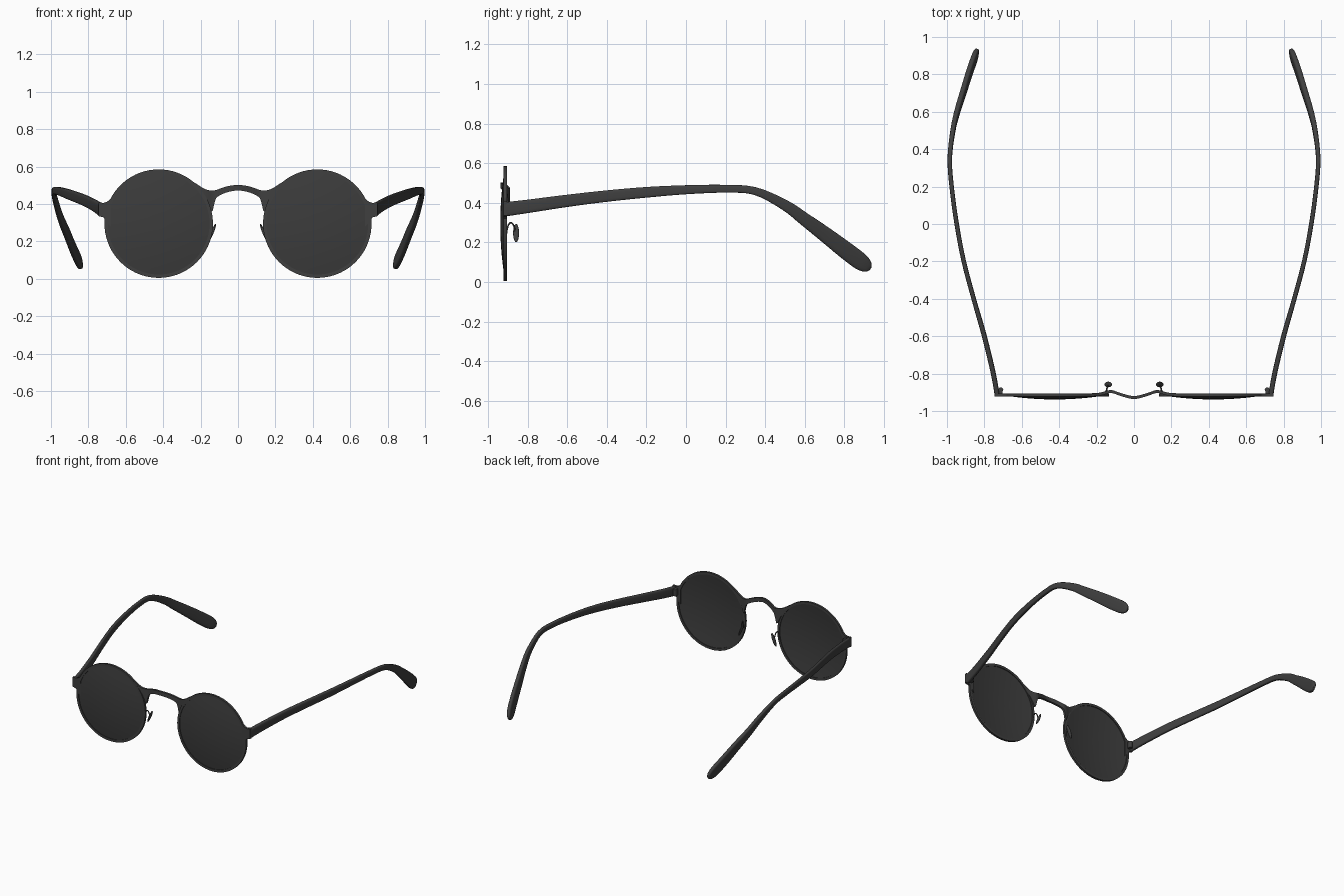
import bpy, bmesh, math
from mathutils import Vector, Matrix

if "Cube" in bpy.data.objects:
    bpy.data.objects.remove(bpy.data.objects["Cube"])


def material(name, value):
    m = bpy.data.materials.new(name)
    m.diffuse_color = (value, value, value, 1)
    m.use_nodes = True
    m.node_tree.nodes["Principled BSDF"].inputs["Base Color"].default_value = m.diffuse_color
    return m


FRAME = material("charcoal frame", 0.05)
LENS = material("dark lens", 0.045)
CX, CZ, R = 0.424, 0.295, 0.29


def finish(name, bm, mat, mirror=True, angle=40):
    bmesh.ops.recalc_face_normals(bm, faces=bm.faces[:])
    me = bpy.data.meshes.new(name)
    bm.to_mesh(me)
    bm.free()
    me.materials.append(mat)
    ob = bpy.data.objects.new(name, me)
    bpy.context.collection.objects.link(ob)
    bpy.ops.object.select_all(action='DESELECT')
    ob.select_set(True)
    bpy.context.view_layer.objects.active = ob
    bpy.ops.object.shade_smooth_by_angle(angle=math.radians(angle))
    if mirror:
        mod = ob.modifiers.new("mirror", 'MIRROR')
        mod.use_mirror_merge = False
    return ob


def spline(rows, steps):
    """Catmull-Rom interpolation of tuples of any length."""
    out = []
    for i in range(len(rows) - 1):
        p = [rows[max(i - 1, 0)], rows[i], rows[i + 1], rows[min(i + 2, len(rows) - 1)]]
        for s in range(steps):
            t = s / steps
            out.append(tuple(0.5 * (2 * b + (c - a) * t + (2 * a - 5 * b + 4 * c - d) * t * t
                             + (3 * b - a - 3 * c + d) * t ** 3) for a, b, c, d in zip(*p)))
    out.append(rows[-1])
    return out


def loft(bm, rings, closed=False):
    """Skin a list of vertex rings; cap the ends unless closed."""
    vs = [[bm.verts.new(p) for p in ring] for ring in rings]
    n = len(vs[0])
    pairs = list(zip(vs, vs[1:])) + ([(vs[-1], vs[0])] if closed else [])
    for a, b in pairs:
        for i in range(n):
            j = (i + 1) % n
            bm.faces.new((a[i], a[j], b[j], b[i]))
    if not closed:
        bm.faces.new(vs[0])
        bm.faces.new(vs[-1])


def ring(r, y, n=72):
    return [(CX + r * math.cos(2 * math.pi * i / n), y, CZ + r * math.sin(2 * math.pi * i / n))
            for i in range(n)]


# Round flat rims
bm = bmesh.new()
loft(bm, [ring(R, -0.921), ring(R, -0.905), ring(0.272, -0.905), ring(0.272, -0.921)], True)
finish("rim", bm, FRAME)

# Thin domed lenses, hollow at the back
bm = bmesh.new()
front = [(0.274 * k / 8, -0.938 + 0.022 * (k / 8) ** 2) for k in range(1, 9)]
back = [(r, y + 0.006) for r, y in front]
loft(bm, [ring(r, y) for r, y in front + back[::-1]])
finish("lens", bm, LENS)


def plate(name, rows, mirror):
    """Vertical strip from rows of x, y centre, bottom z, top z."""
    bm = bmesh.new()
    h = 0.008
    loft(bm, [[(x, y - h, lo), (x, y + h, lo), (x, y + h, hi), (x, y - h, hi)]
              for x, y, lo, hi in rows])
    finish(name, bm, FRAME, mirror)


# Arched bridge flaring into both rims
half = [(0, -0.928, 0.472, 0.502), (0.06, -0.915, 0.462, 0.494), (0.11, -0.898, 0.438, 0.477),
        (0.125, -0.896, 0.408, 0.473), (0.14, -0.898, 0.36, 0.472), (0.17, -0.907, 0.42, 0.477),
        (0.2, -0.912, 0.455, 0.493), (0.23, -0.913, 0.49, 0.513)]
full = [(-x, y, lo, hi) for x, y, lo, hi in half[:0:-1]] + half
plate("bridge", spline(full, 4), False)

# Outer end pieces
plate("end_piece", [(0.68, -0.913, 0.28, 0.428), (0.7, -0.913, 0.30, 0.412),
                    (0.718, -0.913, 0.328, 0.406), (0.746, -0.913, 0.335, 0.408)], True)

# Temple arms: x, y, z, half height, half thickness
arm = [(0.733, -0.908, 0.368, 0.036, 0.013), (0.752, -0.8, 0.382, 0.034, 0.013),
       (0.80, -0.6, 0.41, 0.031, 0.013), (0.857, -0.4, 0.434, 0.029, 0.012),
       (0.91, -0.2, 0.453, 0.027, 0.012), (0.948, 0, 0.466, 0.023, 0.012),
       (0.975, 0.2, 0.471, 0.02, 0.012), (0.985, 0.35, 0.459, 0.02, 0.012),
       (0.968, 0.5, 0.388, 0.027, 0.013), (0.945, 0.6, 0.316, 0.033, 0.014),
       (0.914, 0.7, 0.242, 0.039, 0.015), (0.883, 0.8, 0.165, 0.044, 0.015),
       (0.857, 0.875, 0.108, 0.044, 0.015), (0.846, 0.905, 0.085, 0.036, 0.014),
       (0.84, 0.922, 0.072, 0.024, 0.011), (0.837, 0.93, 0.066, 0.008, 0.006)]
rows = spline(arm, 4)
rings = []
for i, (x, y, z, h, w) in enumerate(rows):
    a, b = rows[max(i - 1, 0)], rows[min(i + 1, len(rows) - 1)]
    t = (Vector(b[:3]) - Vector(a[:3])).normalized()
    up = Vector((1, 0, 0)).cross(t).normalized()
    side = t.cross(up)
    c = Vector((x, y, z))
    sec = []
    for k in range(16):
        q = 2 * math.pi * (k + 0.5) / 16
        u, v = math.cos(q), math.sin(q)
        sec.append(c + side * w * math.copysign(abs(u) ** 0.5, u)
                   + up * h * math.copysign(abs(v) ** 0.5, v))
    rings.append(sec)
bm = bmesh.new()
loft(bm, rings)
finish("temple_arm", bm, FRAME)

# Hinge barrels behind the end pieces
bm = bmesh.new()
bmesh.ops.create_cone(bm, cap_ends=True, segments=16, radius1=0.013, radius2=0.013, depth=0.05,
                      matrix=Matrix.Translation((0.712, -0.886, 0.37)))
bmesh.ops.create_cube(bm, size=1, matrix=Matrix.Translation((0.712, -0.9, 0.37))
                      @ Matrix.Diagonal((0.02, 0.02, 0.05, 1)))
finish("hinge", bm, FRAME)

# Slim oval nose pads
bm = bmesh.new()
bmesh.ops.create_uvsphere(bm, u_segments=20, v_segments=12, radius=1,
                          matrix=Matrix.Translation((0.138, -0.858, 0.247))
                          @ Matrix.Rotation(math.radians(-22), 4, 'Y')
                          @ Matrix.Diagonal((0.008, 0.015, 0.05, 1)))
finish("nose_pad", bm, FRAME)

# Hooked wires holding the pads
path = spline([(0.152, -0.908, 0.235), (0.15, -0.9, 0.28), (0.146, -0.885, 0.3),
               (0.142, -0.87, 0.285), (0.138, -0.862, 0.25)], 5)
rings = []
for i, p in enumerate(path):
    t = Vector(path[min(i + 1, len(path) - 1)]) - Vector(path[max(i - 1, 0)])
    rot = t.to_track_quat('Z', 'Y')
    rings.append([Vector(p) + rot @ Vector((0.004 * math.cos(k * math.pi / 4),
                                            0.004 * math.sin(k * math.pi / 4), 0)) for k in range(8)])
bm = bmesh.new()
loft(bm, rings)
finish("pad_wire", bm, FRAME)
